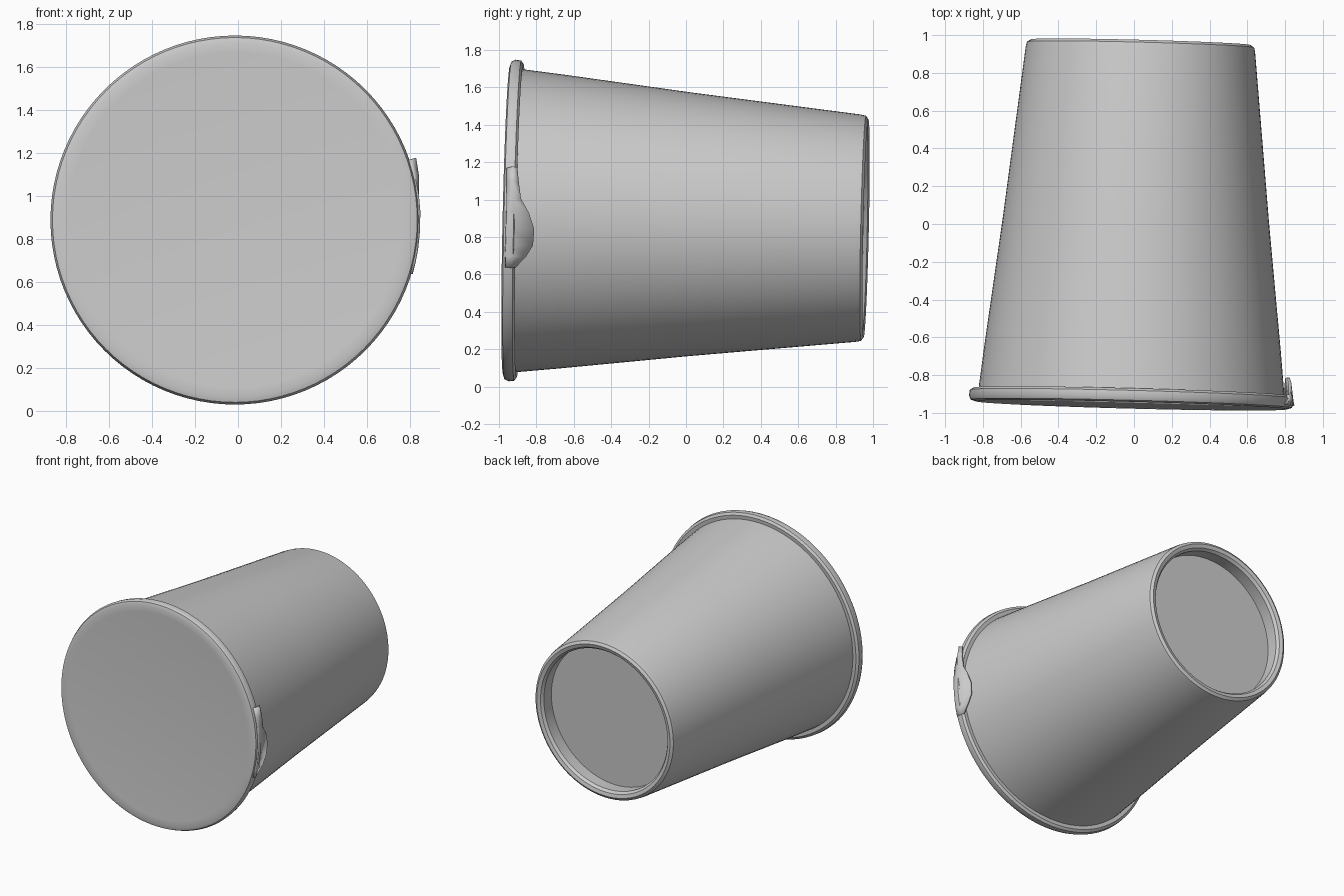
import bpy, bmesh, math
from mathutils import Vector

if "Cube" in bpy.data.objects:
    bpy.data.objects.remove(bpy.data.objects["Cube"])

SEG = 96
# The cup lies along y with a slight tilt
CENTRE = Vector((0.01, 0, 0.868))
TILT = Vector((0, 1, 0)).rotation_difference(Vector((0.026, 1, -0.022)).normalized())


def finish(name, bm, angle=35):
    bmesh.ops.recalc_face_normals(bm, faces=bm.faces)
    mesh = bpy.data.meshes.new(name)
    bm.to_mesh(mesh)
    bm.free()
    ob = bpy.data.objects.new(name, mesh)
    bpy.context.collection.objects.link(ob)
    ob.location = CENTRE
    ob.rotation_mode = 'QUATERNION'
    ob.rotation_quaternion = TILT
    bpy.ops.object.select_all(action='DESELECT')
    ob.select_set(True)
    bpy.context.view_layer.objects.active = ob
    bpy.ops.object.shade_smooth_by_angle(angle=math.radians(angle))
    return ob


def lathe(name, profile):
    """Revolve (radius, y) points around the y axis."""
    bm = bmesh.new()
    verts = [bm.verts.new((r, y, 0)) for r, y in profile]
    edges = [bm.edges.new(p) for p in zip(verts, verts[1:])]
    bmesh.ops.spin(bm, geom=verts + edges, cent=(0, 0, 0), axis=(0, 1, 0),
                   angle=2 * math.tau / 2, steps=SEG, use_merge=False)
    bmesh.ops.remove_doubles(bm, verts=bm.verts, dist=1e-4)
    return finish(name, bm)


# Tapered cup wall with rolled foot and recessed base
lathe("cup_body", [(0.812, -0.91), (0.785, -0.66), (0.705, 0.02), (0.608, 0.92),
                   (0.602, 0.95), (0.582, 0.963), (0.555, 0.955), (0.54, 0.935),
                   (0.545, 0.84), (0, 0.84)])

# Sealed lid with rounded rim
lathe("lid", [(0, -0.953), (0.78, -0.956), (0.825, -0.96), (0.85, -0.952),
              (0.86, -0.93), (0.856, -0.9), (0.838, -0.888), (0.808, -0.89)])

# Pull tab folded back over the rim on the right side
bm = bmesh.new()
rows = []
for deg, reach, flare in [(19, -0.89, 0.885), (14, -0.88, 0.875), (8, -0.865, 0.858),
                          (3, -0.82, 0.85), (-3, -0.79, 0.84), (-9, -0.795, 0.84),
                          (-13, -0.83, 0.85), (-17, -0.885, 0.858)]:
    a = math.radians(deg)
    rows.append([bm.verts.new((r * math.cos(a), y, r * math.sin(a)))
                 for r, y in ((0.858, -0.94), (flare, -0.91), (flare - 0.012, reach))])
for p, q in zip(rows, rows[1:]):
    for i in range(2):
        bm.faces.new((p[i], p[i + 1], q[i + 1], q[i]))
tab = finish("pull_tab", bm)
mod = tab.modifiers.new("thickness", 'SOLIDIFY')
mod.thickness = 0.015
mod.offset = 0
